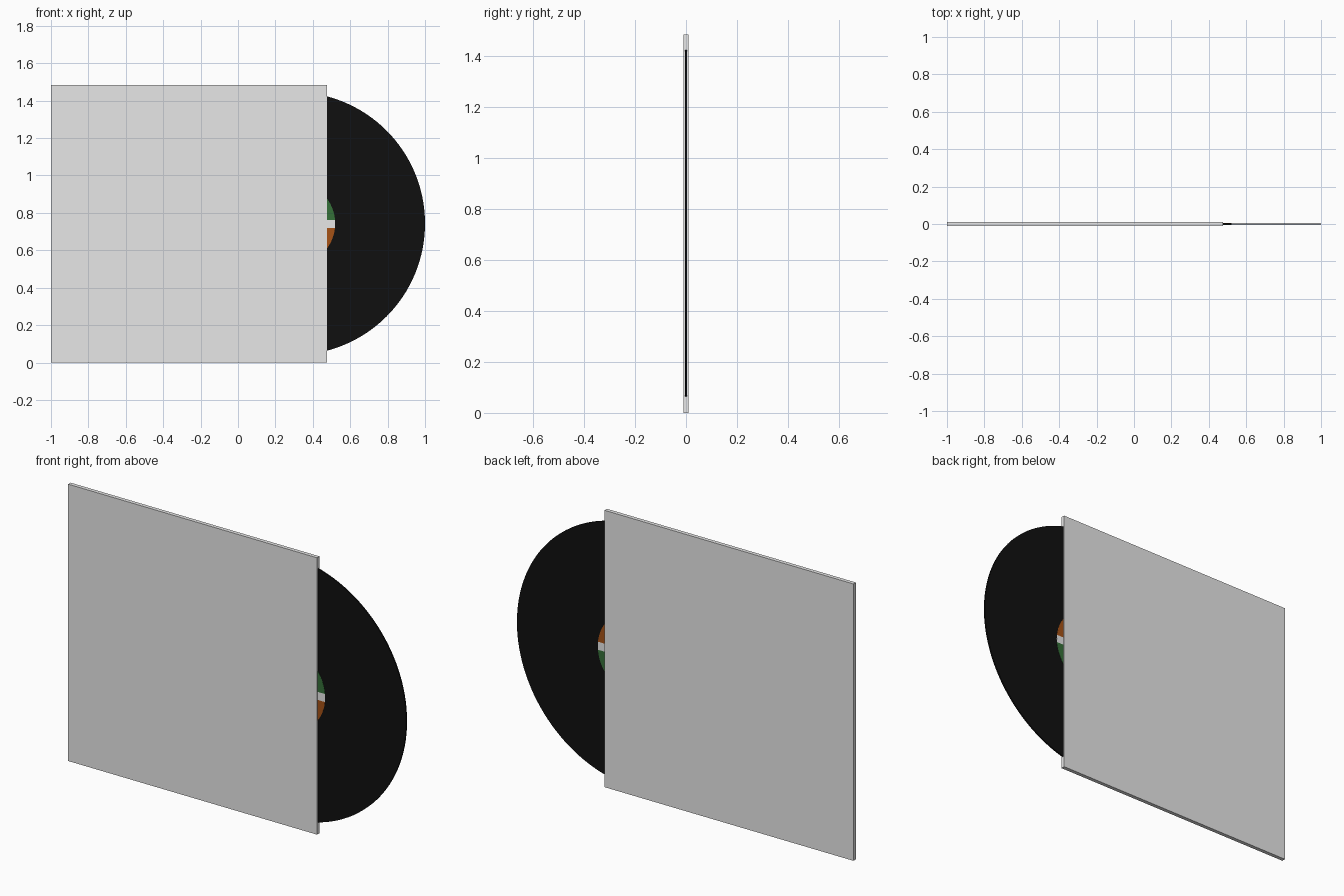
import bpy, bmesh, math
from mathutils import Matrix, Vector

if "Cube" in bpy.data.objects:
    bpy.data.objects.remove(bpy.data.objects["Cube"])

# Main sizes
CX, CZ, R = 0.297, 0.743, 0.703       # record centre and radius
T = 0.008                             # record thickness
SLEEVE = (-1.0, 0.476, 0.0, 1.484)    # x0, x1, z0, z1
SLEEVE_T = 0.021


def material(name, rgb):
    m = bpy.data.materials.new(name)
    m.diffuse_color = (*rgb, 1.0)
    m.use_nodes = True
    m.node_tree.nodes["Principled BSDF"].inputs["Base Color"].default_value = m.diffuse_color
    return m


card = material("pale card", (0.8, 0.8, 0.8))
vinyl = material("black vinyl", (0.005, 0.005, 0.005))
green = material("label green", (0.035, 0.16, 0.04))
orange = material("label orange", (0.38, 0.085, 0.008))
white = material("label white", (0.8, 0.8, 0.8))


def finish(bm, name, mats, smooth=False):
    me = bpy.data.meshes.new(name)
    bmesh.ops.recalc_face_normals(bm, faces=bm.faces)
    bm.to_mesh(me)
    bm.free()
    for m in mats:
        me.materials.append(m)
    ob = bpy.data.objects.new(name, me)
    bpy.context.collection.objects.link(ob)
    if smooth:
        bpy.ops.object.select_all(action='DESELECT')
        ob.select_set(True)
        bpy.context.view_layer.objects.active = ob
        bpy.ops.object.shade_smooth_by_angle(angle=math.radians(30))
    return ob


def disc(radius, depth, segments, y=0.0):
    """Upright disc facing -y, centred on the origin in x and z."""
    bm = bmesh.new()
    bmesh.ops.create_cone(bm, cap_ends=True, segments=segments, radius1=radius,
                          radius2=radius, depth=depth,
                          matrix=Matrix.Translation((0, y, 0)) @ Matrix.Rotation(math.pi / 2, 4, 'X'))
    return bm


# Card sleeve
x0, x1, z0, z1 = SLEEVE
bm = bmesh.new()
bmesh.ops.create_cube(bm, size=1.0)
bmesh.ops.scale(bm, vec=(x1 - x0, SLEEVE_T, z1 - z0), verts=bm.verts)
bmesh.ops.translate(bm, vec=((x0 + x1) / 2, 0, (z0 + z1) / 2), verts=bm.verts)
finish(bm, "sleeve", [card])

# Record, half slid out of the sleeve
bm = disc(R, T, 128)
bmesh.ops.translate(bm, vec=(CX, 0, CZ), verts=bm.verts)
finish(bm, "record", [vinyl], smooth=True)

# Labels: green above, white band, orange below; back one is turned over
BAND = (-0.023, 0.02)
for name, turn in (("front_label", 0.0), ("back_label", math.pi)):
    bm = disc(0.223, 0.001, 64, y=-T / 2 - 0.0003)
    for z in BAND:
        bmesh.ops.bisect_plane(bm, geom=bm.verts[:] + bm.edges[:] + bm.faces[:],
                               plane_co=Vector((0, 0, z)), plane_no=Vector((0, 0, 1)))
    for f in bm.faces:
        z = f.calc_center_median().z
        f.material_index = 0 if z > BAND[1] else 2 if z < BAND[0] else 1
    bmesh.ops.transform(bm, verts=bm.verts,
                        matrix=Matrix.Translation((CX, 0, CZ)) @ Matrix.Rotation(turn, 4, 'X'))
    finish(bm, name, [green, white, orange], smooth=True)
